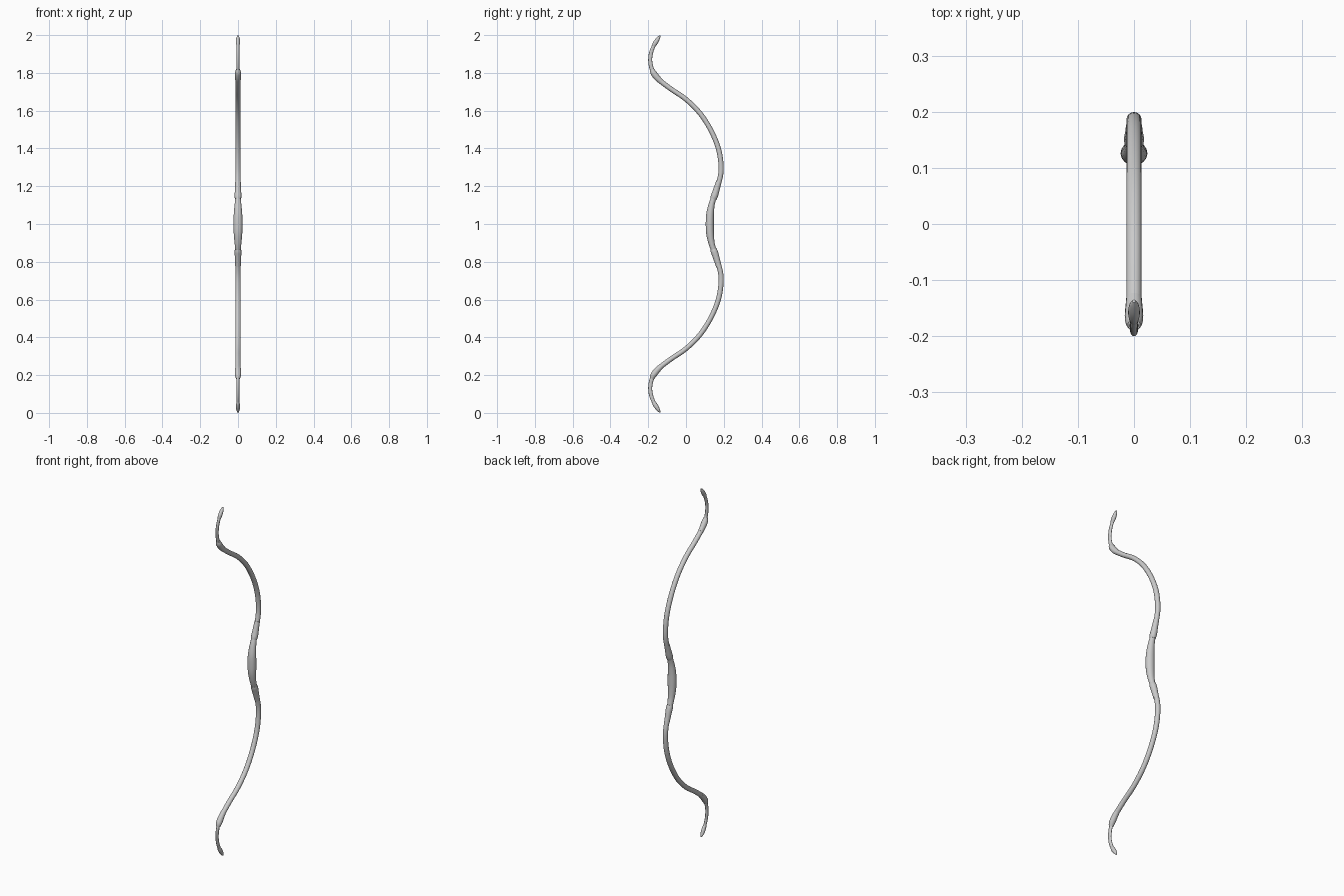
import bpy, bmesh, math
from mathutils import Vector

if "Cube" in bpy.data.objects:
    bpy.data.objects.remove(bpy.data.objects["Cube"])

SIDES = 16


def catmull(pts, steps):
    """Smoothly interpolate rows of (y, z, half_width, half_depth)."""
    out = []
    n = len(pts)
    for i in range(n - 1):
        p0, p1, p2, p3 = (pts[max(i - 1, 0)], pts[i], pts[i + 1], pts[min(i + 2, n - 1)])
        for s in range(steps):
            t = s / steps
            out.append([0.5 * (2 * b + (c - a) * t + (2 * a - 5 * b + 4 * c - d) * t * t
                               + (3 * b - a - 3 * c + d) * t ** 3)
                        for a, b, c, d in zip(p0, p1, p2, p3)])
    out.append(list(pts[-1]))
    return out


def sweep(name, pts, mirror=True, steps=5):
    """Elliptical tube in the YZ plane, mirrored about z = 1."""
    rows = catmull(pts, steps)
    bm = bmesh.new()
    rings = []
    for i, (y, z, w, d) in enumerate(rows):
        a, b = rows[max(i - 1, 0)], rows[min(i + 1, len(rows) - 1)]
        t = Vector((0, b[0] - a[0], b[1] - a[1])).normalized()
        nrm = Vector((0, t.z, -t.y))
        c = Vector((0, y, z - 1))
        ring = []
        for k in range(SIDES):
            ang = 2 * math.pi * k / SIDES
            ring.append(bm.verts.new(c + Vector((w * math.cos(ang), 0, 0)) + nrm * d * math.sin(ang)))
        rings.append(ring)
    for r, q in zip(rings, rings[1:]):
        for k in range(SIDES):
            j = (k + 1) % SIDES
            bm.faces.new((r[k], r[j], q[j], q[k]))
    bm.faces.new(rings[0])
    bm.faces.new(rings[-1])
    bmesh.ops.recalc_face_normals(bm, faces=bm.faces)
    me = bpy.data.meshes.new(name)
    bm.to_mesh(me)
    bm.free()
    ob = bpy.data.objects.new(name, me)
    bpy.context.collection.objects.link(ob)
    ob.location.z = 1
    if mirror:
        m = ob.modifiers.new("Mirror", 'MIRROR')
        m.use_axis = (False, False, True)
        m.use_mirror_merge = False
    bpy.ops.object.select_all(action='DESELECT')
    ob.select_set(True)
    bpy.context.view_layer.objects.active = ob
    bpy.ops.object.shade_smooth_by_angle(angle=math.radians(40))
    return ob


# Swelling handle, fuller towards the front
half = [(0.126, 1.0, .024, .0215), (0.1275, 1.05, .0225, .0205),
        (0.135, 1.10, .018, .0165), (0.147, 1.14, .0145, .014)]
grip = [(y, 2 - z, w, d) for y, z, w, d in half[:0:-1]] + half
sweep("grip", grip, mirror=False)

# Binding collars where the limbs meet the handle
sweep("grip_collar", [(0.145, 1.133, .016, .017), (0.149, 1.145, .018, .0185),
                      (0.155, 1.162, .0175, .018), (0.165, 1.195, .0155, .016),
                      (0.174, 1.225, .0145, .0145)], steps=3)

# Long curved limbs
sweep("limb", [(0.149, 1.145, .0135, .0135), (0.173, 1.215, .0135, .0135),
               (0.186, 1.29, .0135, .0135), (0.174, 1.39, .0135, .0135),
               (0.135, 1.49, .0135, .013), (0.075, 1.585, .0135, .013),
               (0.0, 1.66, .0135, .013), (-0.08, 1.715, .0135, .013),
               (-0.145, 1.765, .0135, .0135), (-0.172, 1.798, .0125, .0125)])

# Sleeves joining limbs to the recurved ends
sweep("tip_collar", [(-0.132, 1.754, .0138, .014), (-0.15, 1.771, .0155, .016),
                     (-0.163, 1.787, .0165, .0165), (-0.174, 1.803, .0155, .0155),
                     (-0.180, 1.818, .011, .0115)], steps=3)

# Slender recurved ends
sweep("recurve", [(-0.170, 1.797, .008, .011), (-0.184, 1.83, .0075, .011),
                  (-0.1895, 1.87, .007, .0105), (-0.184, 1.91, .007, .0105),
                  (-0.17, 1.945, .007, .0095), (-0.156, 1.97, .007, .008)])

# Pointed string nocks
sweep("nock", [(-0.172, 1.942, .007, .009), (-0.166, 1.953, .0095, .0115),
               (-0.155, 1.970, .0105, .0115), (-0.144, 1.987, .008, .0075),
               (-0.1375, 1.998, .003, .003)], steps=4)
